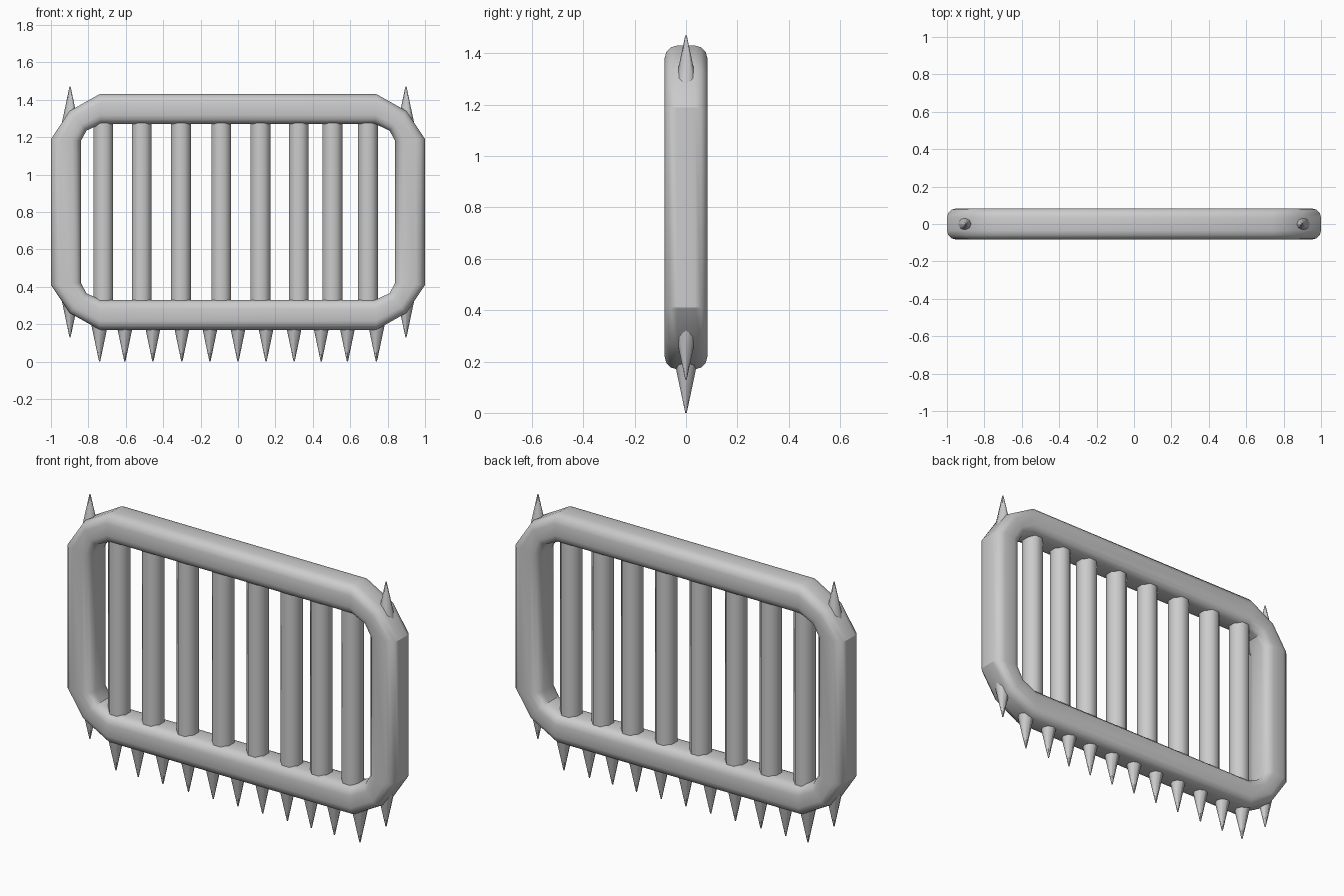
import bpy, bmesh, math
from mathutils import Matrix

if "Cube" in bpy.data.objects:
    bpy.data.objects.remove(bpy.data.objects["Cube"])

MID_Z = 0.80  # frame is mirrored about this height


def finish(bm, name, angle):
    bmesh.ops.recalc_face_normals(bm, faces=bm.faces)
    mesh = bpy.data.meshes.new(name)
    bm.to_mesh(mesh)
    bm.free()
    ob = bpy.data.objects.new(name, mesh)
    bpy.context.collection.objects.link(ob)
    bpy.ops.object.select_all(action='DESELECT')
    ob.select_set(True)
    bpy.context.view_layer.objects.active = ob
    bpy.ops.object.shade_smooth_by_angle(angle=math.radians(angle))
    return ob


def mirror_loop(quarter):
    """Turn three top-right corner points (x, dz) into a closed outline."""
    rev = quarter[::-1]
    return ([(x, MID_Z + z) for x, z in quarter] + [(-x, MID_Z + z) for x, z in rev]
            + [(-x, MID_Z - z) for x, z in quarter] + [(x, MID_Z - z) for x, z in rev])


# Frame: rounded section swept between the outer and inner outlines
outer = mirror_loop([(1.0, 0.39), (0.90, 0.54), (0.74, 0.63)])
inner = mirror_loop([(0.84, 0.38), (0.81, 0.435), (0.735, 0.47)])
width, half_depth, radius, segs = 0.16, 0.083, 0.048, 3
section = []
for k, (sx, sy) in enumerate([(1, 1), (-1, 1), (-1, -1), (1, -1)]):
    for s in range(segs + 1):
        a = math.pi / 2 * (k + s / segs)
        u = sx * (width / 2 - radius) + radius * math.cos(a)
        v = sy * (half_depth - radius) + radius * math.sin(a)
        section.append((u / width + 0.5, v))

bm = bmesh.new()
rings = []
for (ox, oz), (ix, iz) in zip(outer, inner):
    rings.append([bm.verts.new((ox + (ix - ox) * t, y, oz + (iz - oz) * t)) for t, y in section])
n = len(section)
for i, ring in enumerate(rings):
    nxt = rings[(i + 1) % len(rings)]
    for j in range(n):
        bm.faces.new((ring[j], ring[(j + 1) % n], nxt[(j + 1) % n], nxt[j]))
finish(bm, "frame", 32)

# Vertical bars: eight-sided rods set into the frame
for i, x in enumerate([-0.72, -0.515, -0.305, -0.09, 0.12, 0.325, 0.505, 0.695]):
    bm = bmesh.new()
    bmesh.ops.create_cone(bm, cap_ends=True, segments=8, radius1=0.057, radius2=0.057, depth=1.06,
                          matrix=Matrix.Translation((x, 0, MID_Z)) @ Matrix.Rotation(math.pi / 8, 4, 'Z'))
    # keep one flat facet towards the front
    if min(v.co.y for v in bm.verts) < -0.055:
        bmesh.ops.rotate(bm, verts=bm.verts, cent=(x, 0, 0), matrix=Matrix.Rotation(math.pi / 8, 3, 'Z'))
    finish(bm, f"bar_{i + 1}", 50)


def spike(name, x, tip_z, up):
    length = 0.20
    bm = bmesh.new()
    turn = Matrix.Identity(4) if up > 0 else Matrix.Rotation(math.pi, 4, 'X')
    bmesh.ops.create_cone(bm, cap_ends=True, segments=8, radius1=0.045, radius2=0.003, depth=length,
                          matrix=Matrix.Translation((x, 0, tip_z - up * length / 2)) @ turn)
    finish(bm, name, 50)


# Row of spikes along the bottom edge
for i, x in enumerate([-0.74, -0.605, -0.455, -0.30, -0.15, 0, 0.15, 0.30, 0.445, 0.585, 0.74]):
    spike(f"bottom_spike_{i + 1}", x, 0.0, -1)

# Corner spikes, pointing up and down
for side, label in ((-1, "left"), (1, "right")):
    spike(f"upper_{label}_spike", side * 0.898, 1.47, 1)
    spike(f"lower_{label}_spike", side * 0.898, 0.13, -1)
